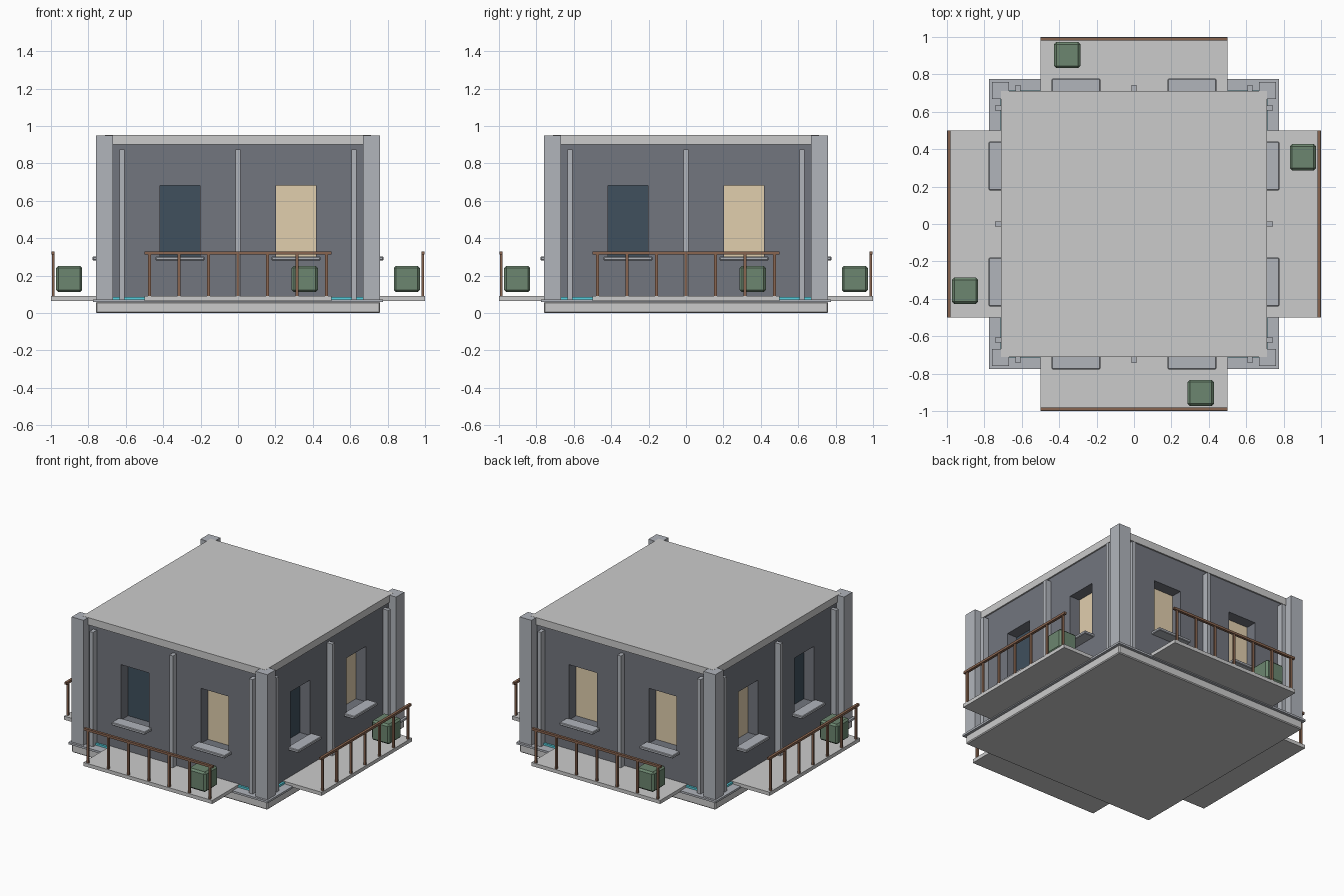
import bpy, bmesh, math
from mathutils import Matrix, Vector

if "Cube" in bpy.data.objects:
    bpy.data.objects.remove(bpy.data.objects["Cube"])


def mat(name, rgb):
    m = bpy.data.materials.new(name)
    m.diffuse_color = (*rgb, 1)
    m.use_nodes = True
    m.node_tree.nodes["Principled BSDF"].inputs["Base Color"].default_value = m.diffuse_color
    return m


WALL = mat("wall_paint", (0.17, 0.18, 0.21))
TRIM = mat("trim_stone", (0.44, 0.46, 0.50))
DARK = mat("dark_glass", (0.05, 0.08, 0.11))
LIT = mat("lit_glass", (0.75, 0.62, 0.42))
RUST = mat("rail_metal", (0.25, 0.13, 0.08))
GREEN = mat("planter_green", (0.15, 0.24, 0.16))
CYAN = mat("glow_cyan", (0.10, 0.65, 0.75))


def box(name, x, y, z, material=None, turn=0, bevel=0):
    """Box from (min, max) ranges, turned about z by quarter turns."""
    bm = bmesh.new()
    bmesh.ops.create_cube(bm, size=1)
    for v in bm.verts:
        v.co = Vector([(r[0] + r[1]) / 2 + c * (r[1] - r[0]) for r, c in zip((x, y, z), v.co)])
    if bevel:
        bmesh.ops.bevel(bm, geom=bm.edges[:], offset=bevel, segments=1, affect='EDGES')
    bm.transform(Matrix.Rotation(turn * math.pi / 2, 4, 'Z'))
    me = bpy.data.meshes.new(name)
    bm.to_mesh(me)
    bm.free()
    ob = bpy.data.objects.new(name, me)
    bpy.context.collection.objects.link(ob)
    if material:
        me.materials.append(material)
    return ob


# base, ledge, wall block and roof
box("base_slab", (-.76, .76), (-.76, .76), (0, .06), bevel=.006)
box("base_ledge", (-.775, .775), (-.775, .775), (.058, .072), TRIM)
walls = box("walls", (-.70, .70), (-.70, .70), (.07, .92), WALL)
box("roof_slab", (-.71, .71), (-.71, .71), (.90, .951))

# window colours per side: front, right, back, left
panes = [(DARK, LIT), (DARK, LIT), (LIT, LIT), (LIT, DARK)]

for t, colours in enumerate(panes):
    # corner pillar
    box("corner_pillar", (.668, .76), (-.76, -.668), (.07, .95), TRIM, t)
    # thin wall ribs
    for x in (-.62, 0, .62):
        box("wall_rib", (x - .014, x + .014), (-.742, -.69), (.072, .875), TRIM, t)
    # glowing strip along the foot of the wall
    box("glow_strip", (-.668, .668), (-.714, -.69), (.073, .086), CYAN, t)
    # windows: recess, pane and sill
    for x, colour in zip((-.31, .31), colours):
        cutter = box("window_cutter", (x - .108, x + .108), (-.80, -.615), (.295, .683), None, t)
        cutter.hide_render = True
        cutter.hide_viewport = False
        mod = walls.modifiers.new("window_recess", 'BOOLEAN')
        mod.operation = 'DIFFERENCE'
        mod.solver = 'EXACT'
        mod.object = cutter
        box("window_pane", (x - .106, x + .106), (-.625, -.61), (.297, .681), colour, t)
        box("window_sill", (x - .13, x + .13), (-.777, -.69), (.281, .302), TRIM, t, .004)
    # balcony floor and railing
    box("balcony_floor", (-.5, .5), (-1, -.69), (.065, .09), None, t)
    box("railing_top", (-.5, .5), (-.998, -.98), (.314, .33), RUST, t)
    for i in range(7):
        x = -.473 + i * .473 / 3
        box("railing_post", (x - .007, x + .007), (-.995, -.981), (.085, .318), RUST, t)
    # planter
    box("planter", (.287, .427), (-.973, -.833), (.112, .252), GREEN, t, .012)

# apply the window recesses and drop the cutters
bpy.context.view_layer.update()
dg = bpy.context.evaluated_depsgraph_get()
cut_mesh = bpy.data.meshes.new_from_object(walls.evaluated_get(dg))
walls.modifiers.clear()
walls.data = cut_mesh
for ob in [o for o in bpy.data.objects if o.name.startswith("window_cutter")]:
    bpy.data.objects.remove(ob)
